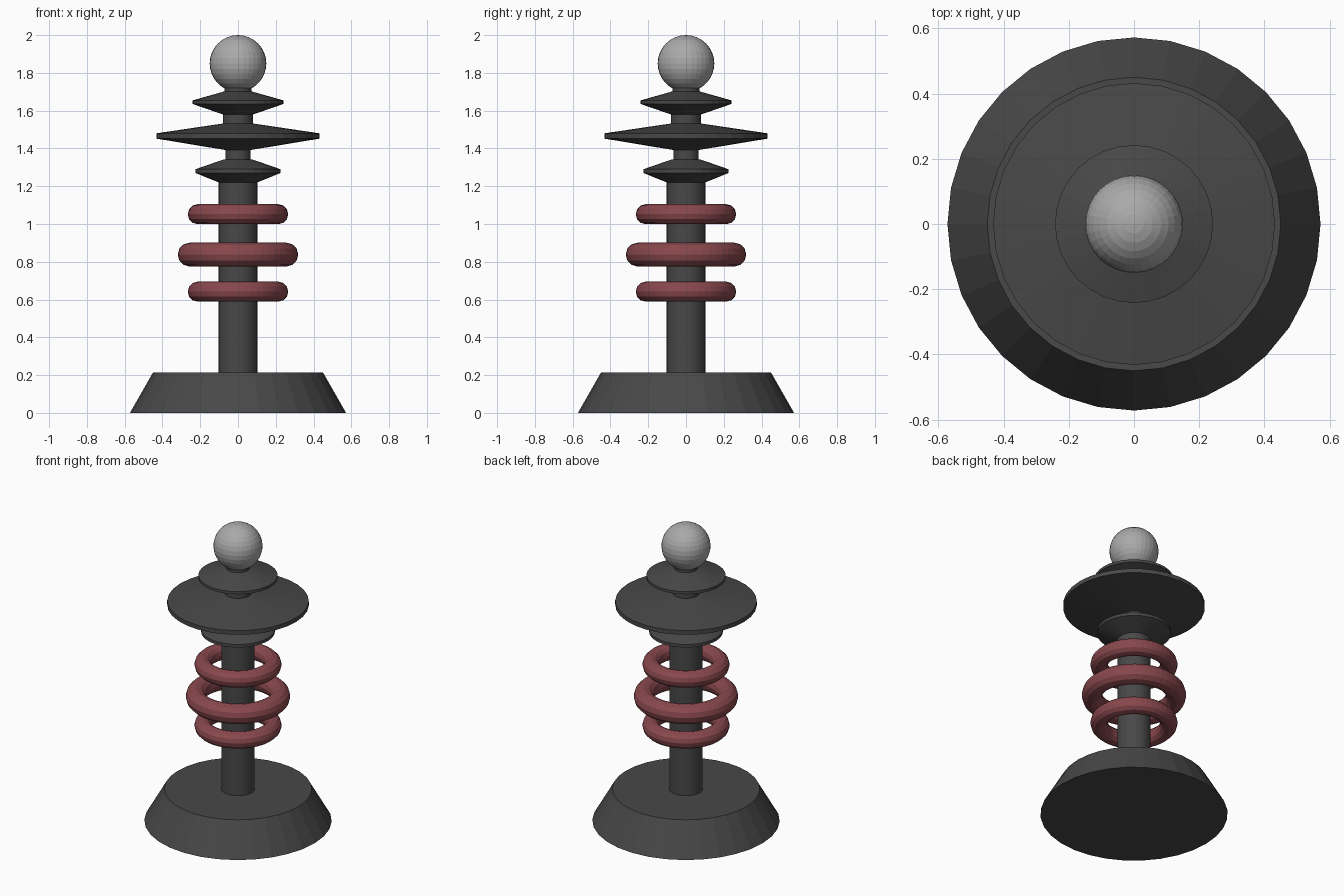
import bpy
import math

if "Cube" in bpy.data.objects:
    bpy.data.objects.remove(bpy.data.objects["Cube"])


def material(name, rgb):
    m = bpy.data.materials.new(name)
    m.diffuse_color = (*rgb, 1)
    m.use_nodes = True
    m.node_tree.nodes["Principled BSDF"].inputs["Base Color"].default_value = m.diffuse_color
    return m


dark = material("dark grey", (0.065, 0.065, 0.065))
red = material("dull red", (0.25, 0.065, 0.075))
silver = material("light grey", (0.40, 0.40, 0.40))


def finish(obj, name, mat):
    obj.name = name
    obj.data.materials.append(mat)


def lathe(name, profile, mat, sides=32):
    """Closed solid of revolution from (radius, height) pairs."""
    ring = [(math.cos(math.tau * i / sides), math.sin(math.tau * i / sides))
            for i in range(sides)]
    verts = [(r * c, r * s, z) for r, z in profile for c, s in ring]
    faces = [tuple(reversed(range(sides))),
             tuple(range(len(verts) - sides, len(verts)))]
    for k in range(len(profile) - 1):
        a, b = k * sides, (k + 1) * sides
        for i in range(sides):
            j = (i + 1) % sides
            faces.append((a + i, a + j, b + j, b + i))
    mesh = bpy.data.meshes.new(name)
    mesh.from_pydata(verts, [], faces)
    obj = bpy.data.objects.new(name, mesh)
    bpy.context.collection.objects.link(obj)
    finish(obj, name, mat)


# Tapered foot and the column rising from it
lathe("base", [(0.572, 0), (0.45, 0.214)], dark)
lathe("column", [(0.102, 0.214), (0.102, 1.22)], dark)

# Double-cone discs with a thin rim
lathe("lower_disc", [(0.102, 1.22), (0.225, 1.27), (0.225, 1.29), (0.075, 1.342)], dark)
lathe("middle_disc", [(0.068, 1.392), (0.432, 1.452), (0.432, 1.48), (0.08, 1.532)], dark)
lathe("upper_disc", [(0.08, 1.58), (0.242, 1.636), (0.242, 1.654), (0.072, 1.702)], dark)

# Short necks joining the discs and the ball
lathe("lower_neck", [(0.067, 1.342), (0.067, 1.392)], dark)
lathe("middle_neck", [(0.08, 1.532), (0.08, 1.58)], dark)
lathe("upper_neck", [(0.072, 1.702), (0.072, 1.73)], dark)

# Floating rings around the column
for name, z, outer, minor in (("lower_ring", 0.642, 0.266, 0.053),
                              ("middle_ring", 0.838, 0.319, 0.063),
                              ("upper_ring", 1.052, 0.266, 0.053)):
    bpy.ops.mesh.primitive_torus_add(major_segments=48, minor_segments=12,
                                     major_radius=outer - minor,
                                     minor_radius=minor, location=(0, 0, z))
    finish(bpy.context.object, name, red)

# Ball on top
bpy.ops.mesh.primitive_uv_sphere_add(segments=32, ring_count=16, radius=0.15,
                                     location=(0, 0, 1.85))
finish(bpy.context.object, "top_ball", silver)
